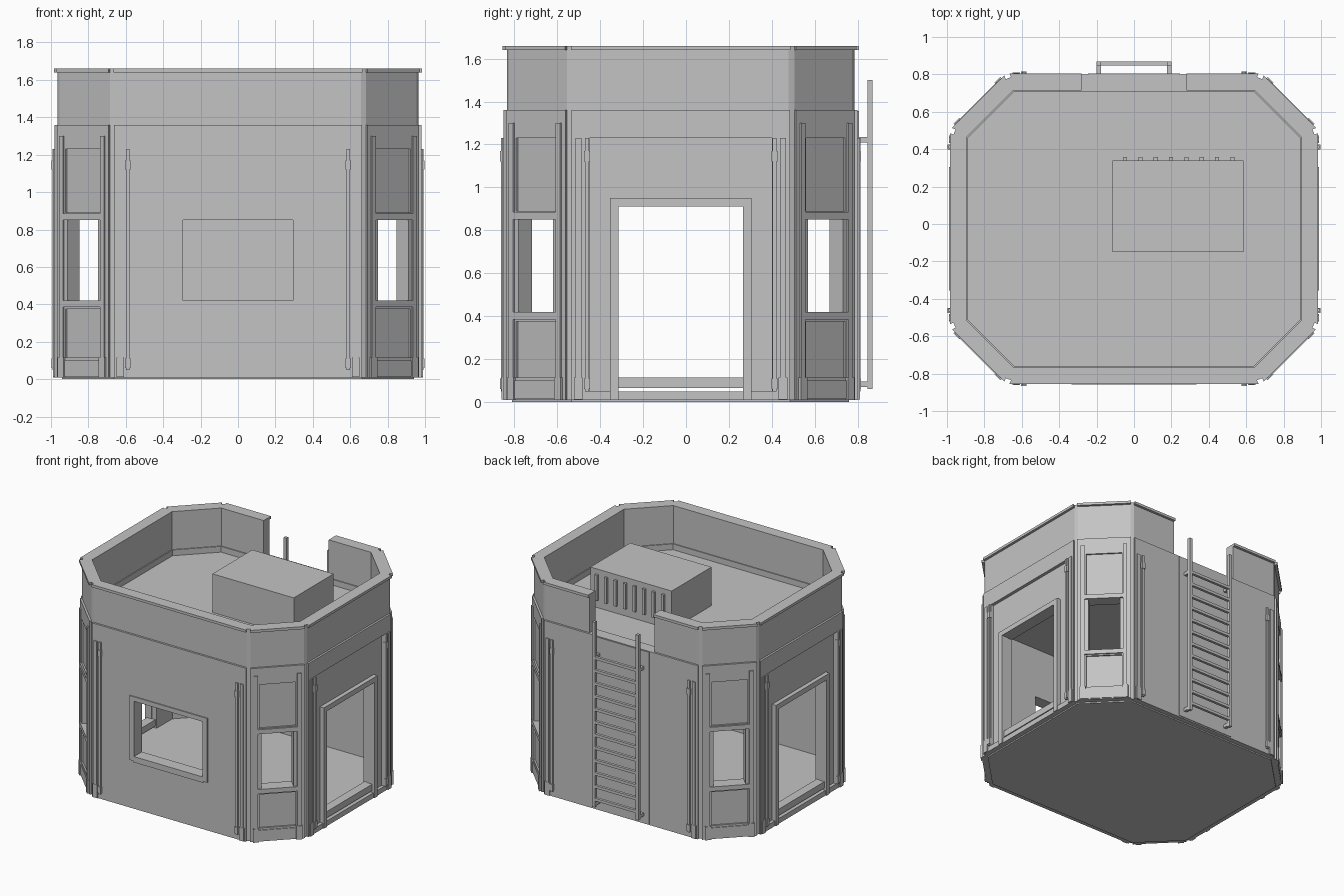
import bpy, bmesh, math
from mathutils import Matrix, Vector

cube = bpy.data.objects.get("Cube")
if cube:
    bpy.data.objects.remove(cube, do_unlink=True)

grey = bpy.data.materials.new("plain grey")
grey.use_nodes = True
grey.diffuse_color = (0.55, 0.55, 0.55, 1)
grey.node_tree.nodes["Principled BSDF"].inputs["Base Color"].default_value = (0.55, 0.55, 0.55, 1)

HX, HY, CUT, Y0 = 0.98, 0.825, 0.3, -0.025


def finish(name, bm):
    bmesh.ops.recalc_face_normals(bm, faces=bm.faces)
    mesh = bpy.data.meshes.new(name)
    bm.to_mesh(mesh)
    bm.free()
    mesh.materials.append(grey)
    obj = bpy.data.objects.new(name, mesh)
    bpy.context.scene.collection.objects.link(obj)
    return obj


def octagon(inset):
    """Chamfered rectangle, moved inwards evenly by inset."""
    x, y = HX - inset, HY - inset
    c = CUT - inset * (2 - math.sqrt(2))
    quarter = [(x - c, -y), (x, c - y), (x, y - c), (x - c, y)]
    return [(px, py + Y0) for px, py in quarter + [(-px, -py) for px, py in quarter]]


def prism(name, outer, z0, z1, inner=None):
    """Octagonal slab, or a ring when an inner inset is given."""
    bm = bmesh.new()

    def loop(inset, z):
        return [bm.verts.new((x, y, z)) for x, y in octagon(inset)]

    loops = [loop(outer, z0), loop(outer, z1)]
    if inner is None:
        bm.faces.new(loops[0])
        bm.faces.new(loops[1])
        pairs = [(0, 1)]
    else:
        loops += [loop(inner, z1), loop(inner, z0)]
        pairs = [(0, 1), (1, 2), (2, 3), (3, 0)]
    for a, b in pairs:
        for i in range(8):
            j = (i + 1) % 8
            bm.faces.new((loops[a][i], loops[a][j], loops[b][j], loops[b][i]))
    return finish(name, bm)


def boxes(name, items):
    """Boxes given as (frame, along0, along1, out0, out1, z0, z1)."""
    bm = bmesh.new()
    for frame, u0, u1, d0, d1, z0, z1 in items:
        centre = Vector(((u0 + u1) / 2, -(d0 + d1) / 2, (z0 + z1) / 2))
        size = Matrix.Diagonal((u1 - u0, d1 - d0, z1 - z0, 1))
        bmesh.ops.create_cube(bm, size=1, matrix=frame @ Matrix.Translation(centre) @ size)
    return finish(name, bm)


def cut(obj, cutters):
    for c in cutters:
        mod = obj.modifiers.new("cut", "BOOLEAN")
        mod.operation, mod.solver, mod.object = "DIFFERENCE", "EXACT", c
    bpy.context.view_layer.update()
    graph = bpy.context.evaluated_depsgraph_get()
    mesh = bpy.data.meshes.new_from_object(obj.evaluated_get(graph))
    obj.modifiers.clear()
    obj.data = mesh


# Frames on each wall (outward is local -y) and on each corner
pts = octagon(0)
walls, corners = [], []
for k in range(8):
    a, b = Vector(pts[k - 1]), Vector(pts[k])
    mid = (a + b) / 2
    turn = math.radians(45 * k)
    walls.append(Matrix.Translation((mid.x, mid.y, 0)) @ Matrix.Rotation(turn, 4, "Z"))
    corners.append(Matrix.Translation((b.x, b.y, 0)) @ Matrix.Rotation(turn + math.pi / 8, 4, "Z"))
front, back = walls[0], walls[4]
sides = [walls[2], walls[6]]
chamfers = walls[1::2]

# Main masses
prism("floor_base", 0.04, 0, 0.05)
shell = prism("outer_walls", 0, 0.01, 1.36, 0.09)
parapet = prism("parapet", 0.015, 1.32, 1.642, 0.085)
cap = prism("parapet_cap", -0.005, 1.64, 1.66, 0.085)
prism("roof_deck", 0.05, 1.25, 1.32)
lip = prism("roof_edge_trim", 0.08, 1.31, 1.365, 0.092)

# Cutters: corner grooves, shallow recesses, openings and the ladder gap
grooves = [(c, -0.015, 0.015, -0.022, 0.05, -0.1, 1.8) for c in corners]
recesses = [(s, -0.425, 0.425, -0.025, 0.05, 0.05, 1.23) for s in sides]
openings = [(s, -0.295, 0.295, -0.2, 0.1, 0.05, 0.91) for s in sides]
openings.append((front, -0.295, 0.295, -0.2, 0.1, 0.42, 0.85))
for c in chamfers:
    openings.append((c, -0.115, 0.115, -0.2, 0.1, 0.42, 0.85))
    for z0, z1 in ((0.115, 0.375), (0.89, 1.23)):
        recesses.append((c, -0.13, 0.13, -0.012, 0.05, z0, z1))
groove_cutter = boxes("groove_cutter", grooves)
recess_cutter = boxes("recess_cutter", recesses)
opening_cutter = boxes("opening_cutter", openings)
gap_cutter = boxes("gap_cutter", [(back, -0.28, 0.28, -0.2, 0.1, 1.36, 1.8)])
cut(shell, [groove_cutter, recess_cutter, opening_cutter])
cut(parapet, [groove_cutter, gap_cutter])
cut(cap, [groove_cutter, gap_cutter])
cut(lip, [gap_cutter])
for c in (groove_cutter, recess_cutter, opening_cutter, gap_cutter):
    bpy.data.objects.remove(c, do_unlink=True)

# Door surrounds and raised thresholds
frames, bars = [], []
for s in sides:
    for m in (-1, 1):
        lo, hi = sorted((m * 0.33, m * 0.29))
        frames.append((s, lo, hi, -0.05, 0.008, 0.01, 0.95))
    frames.append((s, -0.29, 0.29, -0.05, 0.008, 0.91, 0.95))
    bars.append((s, -0.3, 0.3, -0.08, -0.01, 0.065, 0.115))
boxes("door_frames", frames)
boxes("door_thresholds", bars)

# Front window surround with sill
boxes("front_window_frame", [
    (front, -0.335, -0.295, -0.03, 0.008, 0.385, 0.885),
    (front, 0.295, 0.335, -0.03, 0.008, 0.385, 0.885),
    (front, -0.295, 0.295, -0.03, 0.008, 0.85, 0.885),
    (front, -0.3, 0.3, -0.03, 0.008, 0.375, 0.42),
])

# Corner walls: pilasters, cross rails and skirting
trim = []
for c in chamfers:
    for m in (-1, 1):
        u = m * 0.155
        trim.append((c, u - 0.014, u + 0.014, -0.01, 0.01, 0.02, 1.3))
        trim.append((c, u - 0.022, u + 0.022, -0.01, 0.014, 0.01, 0.115))
    trim.append((c, -0.141, 0.141, -0.01, 0.01, 0.385, 0.42))
    trim.append((c, -0.141, 0.141, -0.01, 0.01, 0.85, 0.885))
    trim.append((c, -0.133, 0.133, -0.01, 0.006, 0.015, 0.1))
boxes("corner_wall_trim", trim)

# Slim vertical pipes with collars, and flat strips beside them
pipes, strips = [], []
for frame, u in [(front, 0.59), (back, 0.59)] + [(s, 0.437) for s in sides]:
    for m in (-1, 1):
        p = m * u
        pipes.append((frame, p - 0.009, p + 0.009, -0.005, 0.012, 0.05, 1.23))
        for z in (0.06, 1.12):
            pipes.append((frame, p - 0.014, p + 0.014, -0.005, 0.016, z, z + 0.05))
        q = p + m * 0.04
        strips.append((frame, q - 0.014, q + 0.014, -0.005, 0.008, 0.02, 1.23))
        strips.append((frame, q - 0.02, q + 0.02, -0.005, 0.01, 0.012, 0.115))
boxes("wall_pipes", pipes)
boxes("wall_strips", strips)
boxes("rear_wall_plate", [(back, -0.245, 0.245, -0.005, 0.005, 0.02, 1.355)])

# Ladder on the back wall
ladder = []
for m in (-1, 1):
    u = m * 0.188
    ladder.append((back, u - 0.012, u + 0.012, 0.045, 0.07, 0.06, 1.5))
    for z in (0.07, 1.21):
        ladder.append((back, u - 0.012, u + 0.012, -0.01, 0.046, z, z + 0.025))
for i in range(12):
    z = 0.11 + i * 0.1
    ladder.append((back, -0.18, 0.18, 0.047, 0.068, z, z + 0.022))
boxes("ladder", ladder)

# Roof unit with vent fins
world = Matrix.Identity(4)
boxes("roof_unit", [(world, -0.115, 0.585, -0.34, 0.15, 1.31, 1.62)])
fins = []
for i in range(8):
    x = -0.048 + i * 0.082
    fins.append((world, x - 0.011, x + 0.011, -0.358, -0.335, 1.38, 1.58))
boxes("vent_fins", fins)
